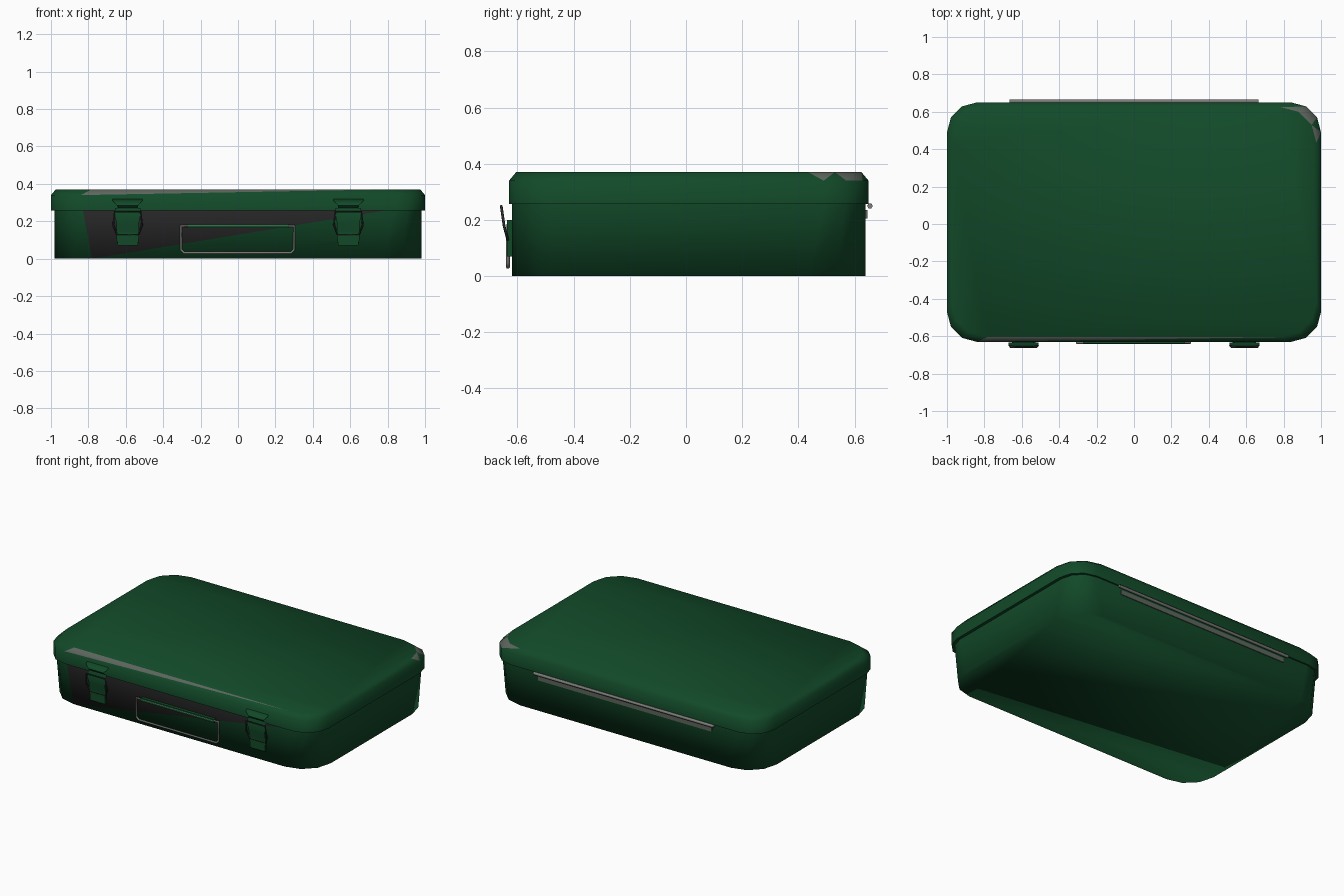
import bpy, bmesh, math
from mathutils import Vector

cube = bpy.data.objects.get("Cube")
if cube:
    bpy.data.objects.remove(cube, do_unlink=True)


def material(name, r, g, b):
    m = bpy.data.materials.new(name)
    m.use_nodes = True
    m.diffuse_color = (r, g, b, 1)
    m.node_tree.nodes["Principled BSDF"].inputs["Base Color"].default_value = (r, g, b, 1)
    return m


green = material("green paint", 0.006, 0.068, 0.022)
bare = material("dark bare metal", 0.024, 0.024, 0.024)
worn = material("worn edge", 0.11, 0.13, 0.11)
steel = material("steel", 0.2, 0.2, 0.19)


def finish(name, bm, mats, angle):
    mesh = bpy.data.meshes.new(name)
    bm.to_mesh(mesh)
    bm.free()
    obj = bpy.data.objects.new(name, mesh)
    bpy.context.collection.objects.link(obj)
    for m in mats:
        mesh.materials.append(m)
    bpy.ops.object.select_all(action='DESELECT')
    obj.select_set(True)
    bpy.context.view_layer.objects.active = obj
    bpy.ops.object.shade_smooth_by_angle(angle=math.radians(angle))
    return obj


SEGMENTS = 3
FRONT = 11          # loop segment that spans the front side
CENTRE_Y = 0.01


def rounded_loop(bm, hx, hy, r, z):
    """Rounded rectangle of vertices, counter-clockwise from +x."""
    verts = []
    for k, (sx, sy) in enumerate(((1, 1), (-1, 1), (-1, -1), (1, -1))):
        for i in range(SEGMENTS + 1):
            a = math.pi / 2 * (k + i / SEGMENTS)
            verts.append(bm.verts.new((sx * (hx - r) + r * math.cos(a),
                                       CENTRE_Y + sy * (hy - r) + r * math.sin(a), z)))
    return verts


def shell(name, loops, caps, mats, angle, bare_ring, half, full=()):
    """Loft the loops; on one ring some sides are half or fully bare."""
    bm = bmesh.new()
    rings = [rounded_loop(bm, *l) for l in loops]
    for n, (lo, hi) in enumerate(zip(rings, rings[1:])):
        for i in range(len(lo)):
            j = (i + 1) % len(lo)
            a, b, c, d = lo[i], lo[j], hi[j], hi[i]
            if n == bare_ring and i in half:
                bm.faces.new((a, b, c))
                bm.faces.new((a, c, d)).material_index = 1
            else:
                f = bm.faces.new((a, b, c, d))
                f.material_index = int(n == bare_ring and i in full)
    bm.faces.new(rings[0][::-1])
    if "top" in caps:
        bm.faces.new(rings[-1])
    return finish(name, bm, mats, angle)


# Case bottom and lid
shell("case_body", [(0.98, 0.63, 0.2, 0), (0.98, 0.63, 0.15, 0.265)],
      ("bottom",), (green, bare), 180, 0, (FRONT,))
shell("case_lid", [(1, 0.64, 0.16, 0.257), (1, 0.64, 0.16, 0.34), (0.975, 0.615, 0.19, 0.37)],
      ("bottom", "top"), (green, worn), 60, 1, (FRONT, 0, 2), (1,))


def box(name, lo, hi, mat):
    bm = bmesh.new()
    bmesh.ops.create_cube(bm, size=1)
    lo, hi = Vector(lo), Vector(hi)
    for v in bm.verts:
        v.co = (lo + hi) / 2 + v.co * (hi - lo)
    return finish(name, bm, (mat,), 30)


def strip(name, x, profile, thickness, mat):
    """Bent sheet: profile rows of half width, y, z."""
    bm = bmesh.new()
    rows = [[bm.verts.new((x + s * w, y, z)) for s in (-1, 1)] for w, y, z in profile]
    for p, q in zip(rows, rows[1:]):
        bm.faces.new((p[0], p[1], q[1], q[0]))
    bmesh.ops.solidify(bm, geom=bm.faces[:], thickness=thickness)
    bmesh.ops.recalc_face_normals(bm, faces=bm.faces[:])
    return finish(name, bm, (mat,), 40)


def wire(name, points, radius, mat, closed=True):
    curve = bpy.data.curves.new(name, 'CURVE')
    curve.dimensions = '3D'
    curve.bevel_depth = radius
    curve.bevel_resolution = 1
    curve.use_fill_caps = True
    sp = curve.splines.new('POLY')
    sp.points.add(len(points) - 1)
    for p, co in zip(sp.points, points):
        p.co = (*co, 1)
    sp.use_cyclic_u = closed
    curve.materials.append(mat)
    obj = bpy.data.objects.new(name, curve)
    bpy.context.collection.objects.link(obj)
    return obj


# Latches: lever, lid hook and wire bail on each side
for side, x in (("right", -0.59), ("left", 0.59)):
    strip(side + "_latch_lever", x,
          [(0.055, -0.626, 0.07), (0.06, -0.634, 0.11), (0.06, -0.645, 0.19),
           (0.068, -0.65, 0.23), (0.068, -0.64, 0.27)], 0.008, green)
    strip(side + "_latch_hook", x,
          [(0.05, -0.633, 0.265), (0.055, -0.655, 0.285), (0.08, -0.648, 0.31),
           (0.08, -0.634, 0.32)], 0.006, green)
    box(side + "_latch_mount", (x - 0.055, -0.638, 0.07), (x + 0.055, -0.618, 0.2), green)
    bail = [(x + s * w, y, z) for s, w, y, z in
            ((-1, 0.058, -0.635, 0.13), (-1, 0.077, -0.648, 0.18), (-1, 0.07, -0.658, 0.25),
             (1, 0.07, -0.658, 0.25), (1, 0.077, -0.648, 0.18), (1, 0.058, -0.635, 0.13))]
    wire(side + "_latch_bail", bail, 0.005, bare)

# Carrying handle, a bent wire held by a small bracket
left, right, low, high, c = -0.305, 0.3, 0.032, 0.175, 0.016
wire("handle", [(x, -0.634, z) for x, z in
                ((left + c, low), (right - c, low), (right, low + c), (right, high),
                 (left, high), (left, low + c))], 0.007, steel)
box("handle_bracket", (-0.27, -0.64, 0.163), (0.27, -0.618, 0.185), green)

# Rear hinge: pin and leaf
wire("hinge_pin", [(-0.665, 0.655, 0.25), (0.665, 0.655, 0.25)], 0.01, steel, False)
box("hinge_leaf", (-0.64, 0.636, 0.205), (0.64, 0.646, 0.235), worn)
